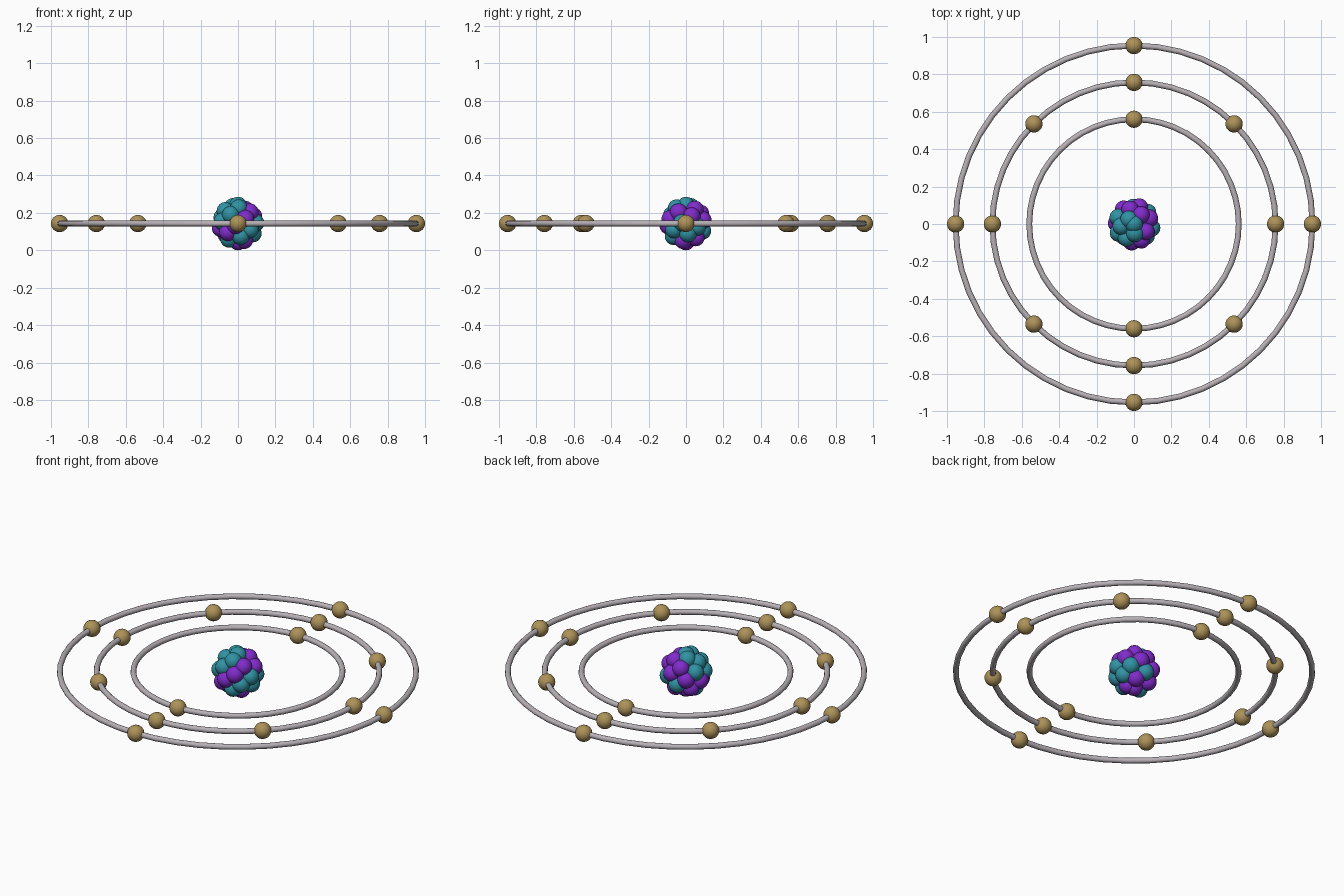
import bpy
from math import sin, cos, pi, sqrt

if "Cube" in bpy.data.objects:
    bpy.data.objects.remove(bpy.data.objects["Cube"])

CZ = 0.143            # height of the orbital plane
ELECTRON_R = 0.046
NUCLEON_R = 0.047
SHELL_R = 0.096


def material(name, rgb):
    m = bpy.data.materials.new(name)
    m.diffuse_color = (*rgb, 1)
    m.use_nodes = True
    m.node_tree.nodes["Principled BSDF"].inputs["Base Color"].default_value = m.diffuse_color
    return m


gold = material("electron_gold", (0.42, 0.29, 0.10))
teal = material("neutron_teal", (0.03, 0.29, 0.37))
purple = material("proton_purple", (0.22, 0.025, 0.60))
silver = material("orbit_grey", (0.48, 0.44, 0.47))


def finish(name, mat):
    ob = bpy.context.object
    ob.name = name
    ob.data.materials.append(mat)
    bpy.ops.object.shade_smooth()


def ball(name, pos, r, mat):
    bpy.ops.mesh.primitive_uv_sphere_add(segments=32, ring_count=16, radius=r, location=pos)
    finish(name, mat)


# orbits with their evenly spaced electrons: radius, count, start angle
orbits = [("inner", 0.56, 2, pi / 2), ("middle", 0.757, 8, 0), ("outer", 0.954, 4, 0)]
for label, radius, count, start in orbits:
    bpy.ops.mesh.primitive_torus_add(major_radius=radius, minor_radius=0.0155,
                                     major_segments=48, minor_segments=12,
                                     location=(0, 0, CZ))
    finish(label + "_orbit", silver)
    for k in range(count):
        a = start + k * 2 * pi / count
        ball(f"{label}_electron_{k + 1}", (radius * cos(a), radius * sin(a), CZ), ELECTRON_R, gold)

# nucleus: 14 neutrons and 14 protons packed over a spherical shell
pattern = "NNNPNPPNPNPPNNPPNPNNPNPNPNPP"
golden_angle = pi * (3 - sqrt(5))
for i, kind in enumerate(pattern):
    h = 1 - 2 * i / (len(pattern) - 1)
    ring = SHELL_R * sqrt(max(0, 1 - h * h))
    a = i * golden_angle
    pos = (ring * cos(a), ring * sin(a), CZ + SHELL_R * h)
    neutron = kind == "N"
    ball(f"{'neutron' if neutron else 'proton'}_{i + 1}", pos, NUCLEON_R, teal if neutron else purple)
